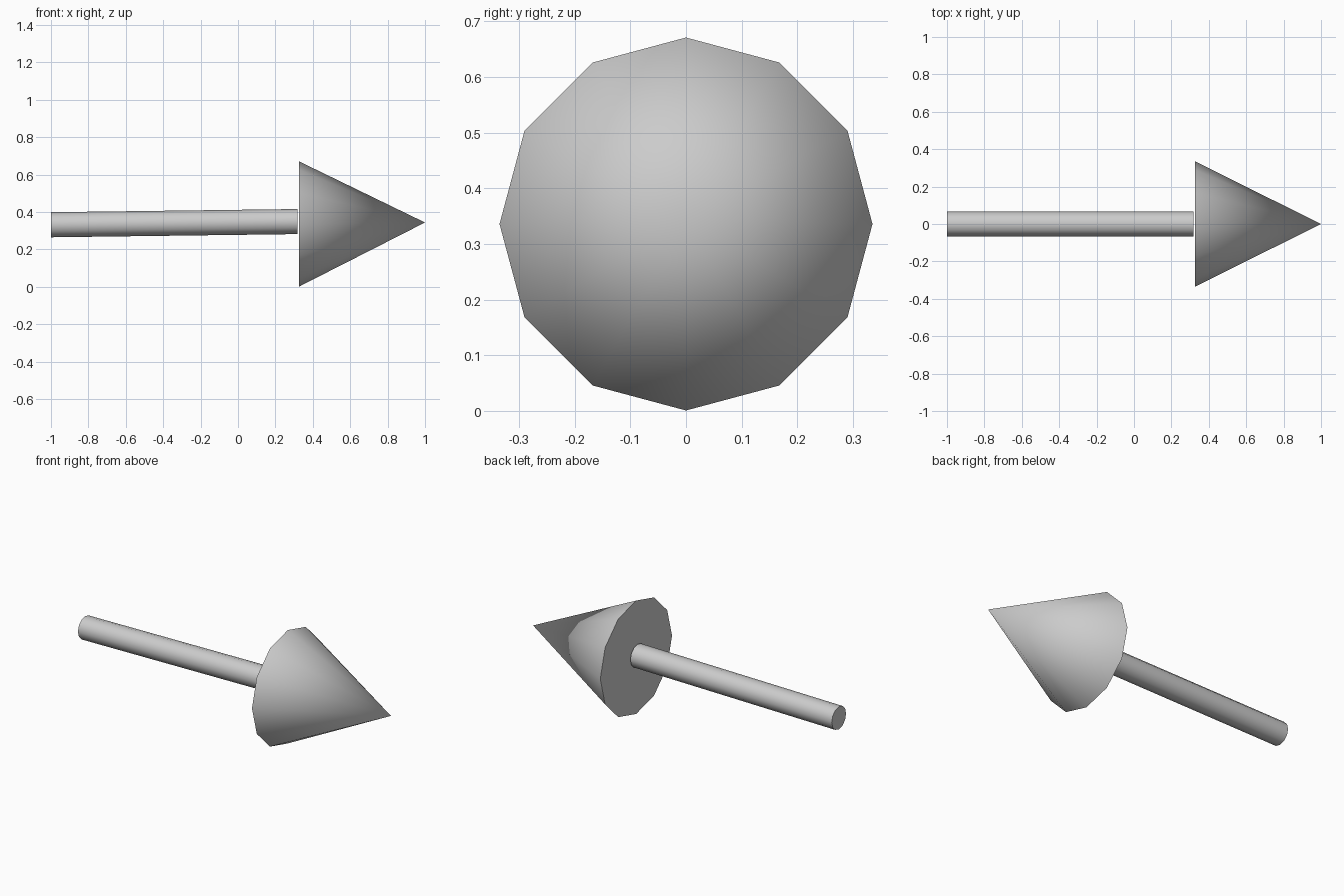
import bpy, bmesh, math

if "Cube" in bpy.data.objects:
    bpy.data.objects.remove(bpy.data.objects["Cube"])

SIDES = 12


def ring(bm, x, z, radius):
    return [bm.verts.new((x, radius * math.sin(2 * math.pi * i / SIDES),
                          z + radius * math.cos(2 * math.pi * i / SIDES)))
            for i in range(SIDES)]


def finish(name, bm):
    bmesh.ops.recalc_face_normals(bm, faces=bm.faces)
    mesh = bpy.data.meshes.new(name)
    bm.to_mesh(mesh)
    bm.free()
    obj = bpy.data.objects.new(name, mesh)
    bpy.context.collection.objects.link(obj)
    bpy.ops.object.select_all(action='DESELECT')
    obj.select_set(True)
    bpy.context.view_layer.objects.active = obj
    bpy.ops.object.shade_smooth_by_angle(angle=math.radians(40))
    return obj


# Shaft: thin rod rising very slightly towards the head
bm = bmesh.new()
a = ring(bm, -1.0, 0.332, 0.067)
b = ring(bm, 0.317, 0.349, 0.067)
for i in range(SIDES):
    j = (i + 1) % SIDES
    bm.faces.new((a[i], a[j], b[j], b[i]))
bm.faces.new(a)
bm.faces.new(b)
finish("arrow_shaft", bm)

# Head: closed cone with its point towards +x
bm = bmesh.new()
base = ring(bm, 0.326, 0.336, 0.335)
tip = bm.verts.new((1.0, 0, 0.344))
for i in range(SIDES):
    bm.faces.new((base[i], base[(i + 1) % SIDES], tip))
bm.faces.new(base)
finish("arrow_head", bm)
